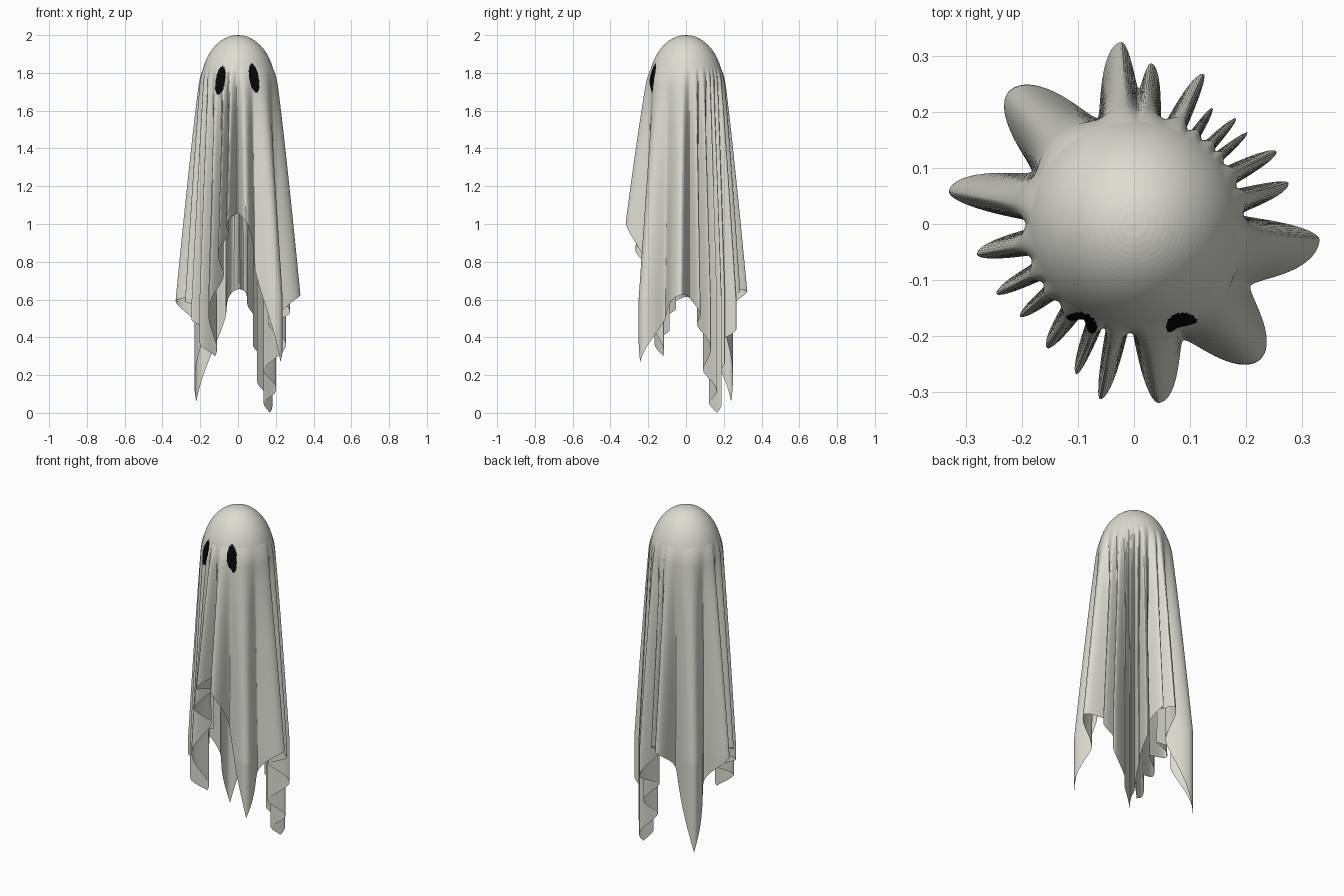
import bpy, bmesh, math

if "Cube" in bpy.data.objects:
    bpy.data.objects.remove(bpy.data.objects["Cube"])

COLS = 480          # steps around the sheet
CAP, SKIRT = 42, 64  # rings over the head, rings down the folds
HEAD_R, HEAD_H = 0.197, 0.27

# Fold cross-section: (angle in degrees, radius), ridges and valleys alternating
FOLDS = [(-5, .332), (5, .19), (15, .285), (20, .17), (27, .285), (34, .16), (39, .26), (42, .18),
         (46, .262), (51, .16), (56, .25), (60, .16), (65, .295), (74, .18), (84, .288), (88, .24),
         (94, .325), (109, .20), (133, .325), (153, .205), (170, .335), (180, .16), (191, .285),
         (199, .16), (207, .275), (213, .16), (219, .262), (226, .16), (235, .27), (242, .16),
         (249, .287), (254, .17), (259, .318), (268, .18), (278, .322), (293, .225),
         (313, .33), (332, .235), (355, .332)]

# Sheet corners: (angle, cloth length); and cloth length at the middle of each side
CORNERS = [(-47.25, 1.845), (44.25, 2.115), (132.75, 2.055), (225, 1.815), (312.75, 1.845)]
MIDS = [1.49, 1.46, 1.50, 1.06]


def fold_radius(a):
    """Radius of the folded cross-section at angle a."""
    if a > 355:
        a -= 360
    for (a0, r0), (a1, r1) in zip(FOLDS, FOLDS[1:]):
        if a0 <= a <= a1:
            w = (1 - math.cos(math.pi * (a - a0) / (a1 - a0))) / 2
            w = w ** 0.75 if r1 > r0 else 1 - (1 - w) ** 0.75
            return r0 + (r1 - r0) * w
    return 0.2


def hem_depth(a):
    """How far below the crown the straight-edged sheet hangs at angle a."""
    if a > 312.75:
        a -= 360
    for (c0, c1, m) in zip(CORNERS, CORNERS[1:], MIDS):
        if c0[0] <= a <= c1[0]:
            f = 2 * (a - c0[0]) / (c1[0] - c0[0]) - 1
            c = c0[1] if f < 0 else c1[1]
            return math.sqrt(m * m + f * f * (c * c - m * m)) - 0.115
    return 1.4


def head_radius(d):
    k = min(d / HEAD_H, 1)
    return HEAD_R * math.sqrt(1 - (1 - k) ** 2)


def in_eye(p):
    """Tilted oval eye openings on the front of the head."""
    if p.y > 0:
        return False
    for cx, cz, tilt in ((-0.093, 1.76, 0.17), (0.085, 1.772, -0.17)):
        dx, dz = p.x - cx, p.z - cz
        u = dx * math.cos(tilt) - dz * math.sin(tilt)
        v = dx * math.sin(tilt) + dz * math.cos(tilt)
        if (u / 0.025) ** 2 + (v / 0.077) ** 2 < 1:
            return True
    return False


def material(name, rgb):
    m = bpy.data.materials.new(name)
    m.diffuse_color = (*rgb, 1)
    m.use_nodes = True
    m.node_tree.nodes["Principled BSDF"].inputs["Base Color"].default_value = m.diffuse_color
    return m


# Draped sheet: one column of points per angle, from crown to hem
bm = bmesh.new()
crown = bm.verts.new((0, 0, 2))
columns = []
for i in range(COLS):
    a = 360 * i / COLS
    hem, fold = hem_depth(a), fold_radius(a)
    reach = min(hem, 1.4)
    depths = [0.35 * (j / CAP) ** 1.4 for j in range(1, CAP + 1)]
    depths += [0.35 + (hem - 0.35) * j / SKIRT for j in range(1, SKIRT + 1)]
    col = []
    for d in depths:
        g = min(1, max(0, (d - 0.17) / (reach - 0.17))) ** 0.88
        r = head_radius(d) + (fold - HEAD_R) * g
        t = math.radians(a)
        col.append(bm.verts.new((r * math.cos(t), r * math.sin(t), 2 - d)))
    columns.append(col)

for i in range(COLS):
    c0, c1 = columns[i], columns[(i + 1) % COLS]
    bm.faces.new((crown, c0[0], c1[0]))
    for j in range(CAP + SKIRT - 1):
        bm.faces.new((c0[j], c0[j + 1], c1[j + 1], c1[j]))

# Eyes: black faces inside the ovals
for f in bm.faces:
    f.material_index = 1 if in_eye(f.calc_center_median()) else 0

mesh = bpy.data.meshes.new("draped_sheet")
bm.to_mesh(mesh)
bm.free()
mesh.materials.append(material("off_white_cloth", (0.72, 0.72, 0.65)))
mesh.materials.append(material("black_eyes", (0.002, 0.002, 0.002)))
sheet = bpy.data.objects.new("draped_sheet", mesh)
bpy.context.collection.objects.link(sheet)
